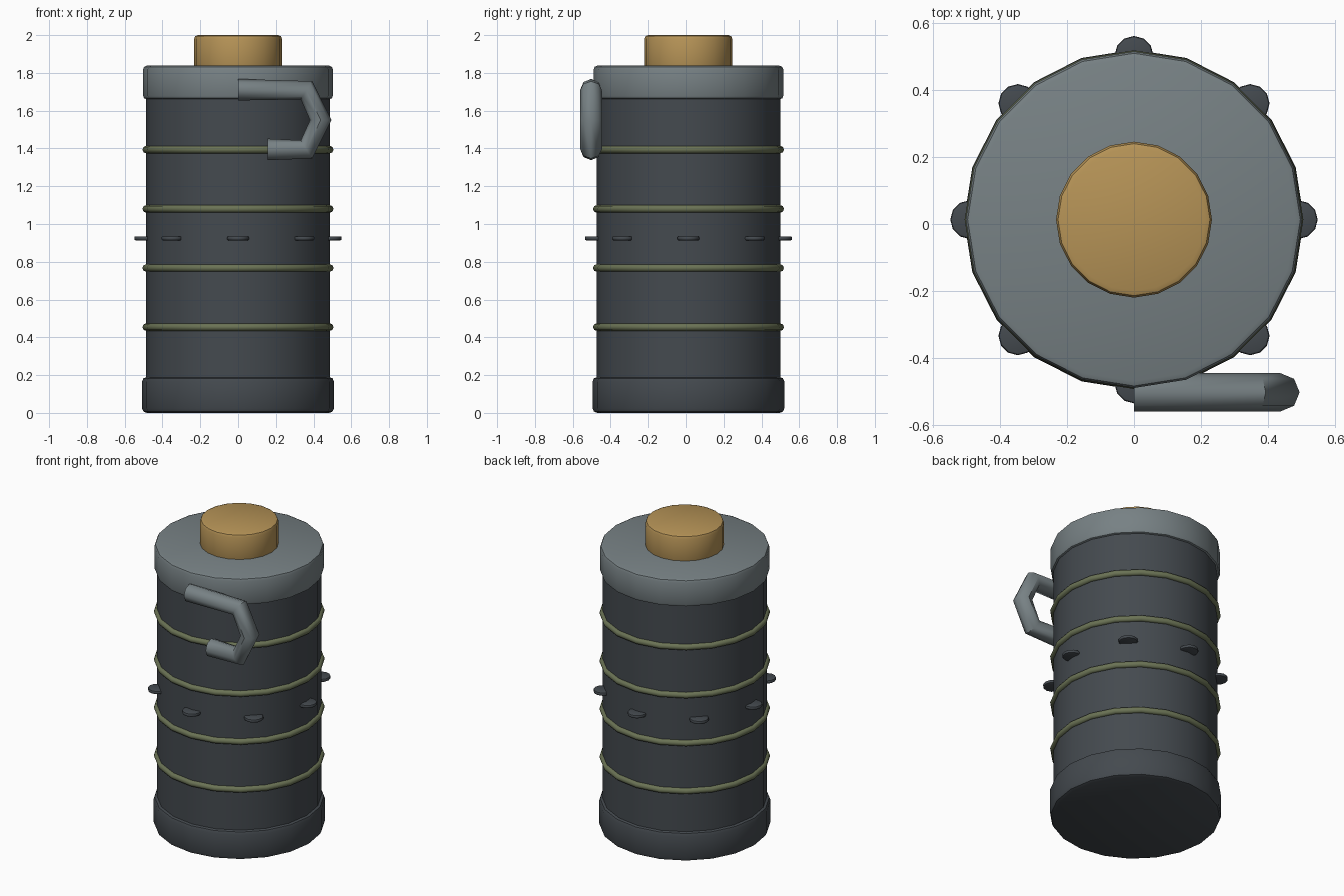
import bpy, bmesh, math
from mathutils import Vector

if "Cube" in bpy.data.objects:
    bpy.data.objects.remove(bpy.data.objects["Cube"])

CY = 0.013      # canister axis sits slightly behind the origin
SIDES = 20


def material(name, rgb):
    m = bpy.data.materials.new(name)
    m.diffuse_color = (*rgb, 1)
    m.use_nodes = True
    m.node_tree.nodes["Principled BSDF"].inputs["Base Color"].default_value = m.diffuse_color
    return m


dark = material("dark_grey", (0.058, 0.068, 0.078))
light = material("light_grey", (0.185, 0.22, 0.232))
olive = material("olive", (0.145, 0.17, 0.09))
brass = material("brass", (0.47, 0.295, 0.095))


def finish(obj, mat, angle=35):
    obj.data.materials.append(mat)
    bpy.ops.object.select_all(action='DESELECT')
    obj.select_set(True)
    bpy.context.view_layer.objects.active = obj
    bpy.ops.object.shade_smooth_by_angle(angle=math.radians(angle))


def drum(name, r, z0, z1, mat, bevel=0.0, x=0.0, y=CY, sides=SIDES):
    """Upright cylinder with rounded rims."""
    bpy.ops.mesh.primitive_cylinder_add(vertices=sides, radius=r, depth=z1 - z0,
                                        location=(x, y, (z0 + z1) / 2))
    obj = bpy.context.object
    obj.name = name
    if bevel:
        bm = bmesh.new()
        bm.from_mesh(obj.data)
        rims = [e for e in bm.edges if abs(e.verts[0].co.z - e.verts[1].co.z) < 1e-5]
        bmesh.ops.bevel(bm, geom=rims, offset=bevel, segments=2,
                        profile=0.5, affect='EDGES')
        bm.to_mesh(obj.data)
        bm.free()
    finish(obj, mat)
    return obj


# Main canister stack
drum("base", 0.508, 0.0, 0.19, dark, 0.024)
drum("body", 0.487, 0.1, 1.75, dark)
drum("cap", 0.503, 1.66, 1.838, light, 0.02)
drum("top_button", 0.233, 1.8, 2.0, brass, 0.02)

# Bands around the body
for i, z in enumerate((0.454, 0.767, 1.08, 1.394)):
    bpy.ops.mesh.primitive_torus_add(major_segments=SIDES, minor_segments=8,
                                     major_radius=0.486, minor_radius=0.02,
                                     location=(0, CY, z))
    band = bpy.context.object
    band.name = f"band_{i + 1}"
    finish(band, olive, 60)

# Ring of small disc studs
for i in range(8):
    a = i * math.tau / 8
    drum(f"stud_{i + 1}", 0.058, 0.913, 0.935, dark, 0.008,
         0.491 * math.cos(a), CY + 0.491 * math.sin(a), 12)

# Bent tube handle on the front
points = [(0, 1.711), (0.363, 1.708), (0.438, 1.55), (0.363, 1.395), (0.157, 1.395)]
curve = bpy.data.curves.new("handle_path", 'CURVE')
curve.dimensions = '3D'
curve.bevel_depth = 0.057
curve.bevel_resolution = 2
curve.use_fill_caps = True
spline = curve.splines.new('POLY')
spline.points.add(len(points) - 1)
for p, (x, z) in zip(spline.points, points):
    p.co = (x, -0.503, z, 1)
handle = bpy.data.objects.new("handle", curve)
bpy.context.collection.objects.link(handle)
bpy.ops.object.select_all(action='DESELECT')
handle.select_set(True)
bpy.context.view_layer.objects.active = handle
bpy.ops.object.convert(target='MESH')
finish(bpy.context.object, light, 50)
